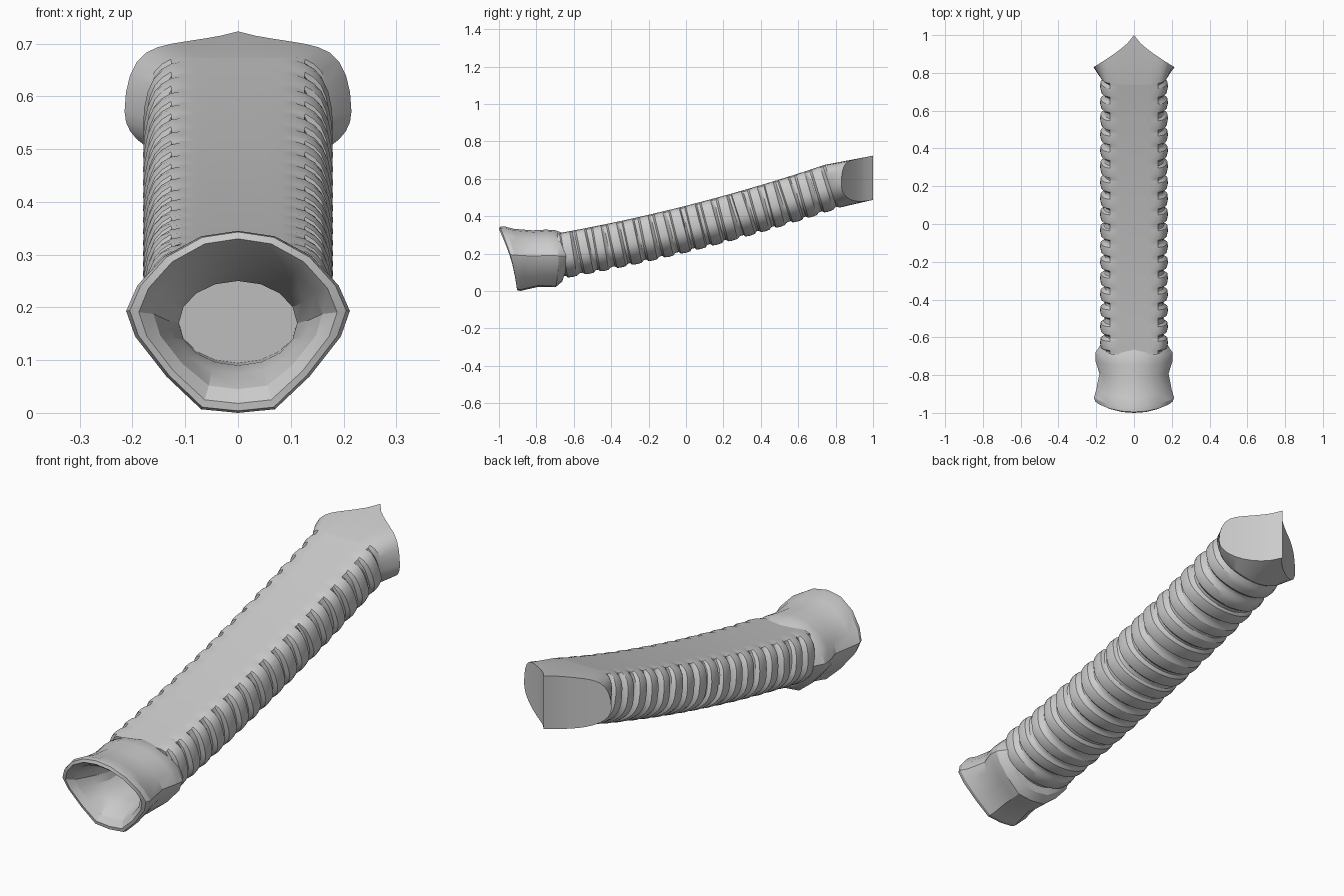
import bpy, bmesh, math, random

if "Cube" in bpy.data.objects:
    bpy.data.objects.remove(bpy.data.objects["Cube"])

random.seed(4)
M = 20                      # half the number of points round the tube
RINGS = 17
Y0, Y1 = -0.67, 0.77        # ringed stretch of the tube


def finish(name, bm, angle):
    bmesh.ops.recalc_face_normals(bm, faces=bm.faces)
    me = bpy.data.meshes.new(name)
    bm.to_mesh(me)
    bm.free()
    ob = bpy.data.objects.new(name, me)
    bpy.context.collection.objects.link(ob)
    bpy.ops.object.select_all(action='DESELECT')
    ob.select_set(True)
    bpy.context.view_layer.objects.active = ob
    bpy.ops.object.shade_smooth_by_angle(angle=math.radians(angle))
    return ob


def loft(bm, loops):
    """Skin a list of closed point loops, returning their vertices."""
    rows = [[bm.verts.new(p) for p in lp] for lp in loops]
    for a, b in zip(rows, rows[1:]):
        n = len(a)
        for i in range(n):
            j = (i + 1) % n
            bm.faces.new((a[i], a[j], b[j], b[i]))
    return rows


def ramp(x, lo, hi):
    return min(1, max(0, (x - lo) / (hi - lo)))


def section(w, h, groove):
    """D-shaped outline: flat membrane above, cartilage round sides and below."""
    pts = []
    for i in range(2 * M):
        a = math.pi * i / M
        c, s = math.cos(a), math.sin(a)
        u = w * c
        if i <= M:
            v = h * math.sqrt(max(0, 1 - abs(c) ** 8))
            u *= 1 - 0.13 * groove * ramp(abs(c), 0.68, 1)
            v -= 0.02 * groove * ramp(abs(c), 0.68, 0.8) * ramp(v, 0, 0.05)
        else:
            v = -h * abs(s) ** 0.95
            u *= 1 - 0.13 * groove
            v *= 1 - 0.11 * groove
        pts.append((u, v))
    return pts


def centre(y):
    return 0.33 + 0.25 * y + 0.055 * y * y


def tube_loop(y, groove, tilt=0.0):
    th = math.atan(0.25 + 0.11 * y) + tilt
    return [(u, y - v * math.sin(th), centre(y) + v * math.cos(th))
            for u, v in section(0.18, 0.122, groove)]


# ringed tube with its flared, wedge-cut end
loops = []
step = (Y1 - Y0) / RINGS
for k in range(RINGS):
    tilt = random.uniform(-0.04, 0.04)
    for f, g in ((0, 1), (0.14, 0.95), (0.24, 0.2), (0.5, 0), (0.8, 0.15), (0.92, 0.8)):
        f += random.uniform(-0.03, 0.03)
        loops.append(tube_loop(Y0 + (k + f) * step, g, tilt))
loops.append(tube_loop(Y1, 0.9))
loops.append(tube_loop(Y1 + 0.012, 0.15))
end = []
for u, v in section(0.215, 0.118, 0):
    y = 1 - 0.17 * (abs(u) / 0.215) ** 0.75
    end.append((u, y, centre(0.8) + 0.2 * (y - 0.8) + v))
loops.append(end)
bm = bmesh.new()
rows = loft(bm, loops)
for r in (rows[0], rows[-1]):
    for i in range(M):
        quad = [r[i], r[i + 1], r[(2 * M - i - 1)], r[(2 * M - i) % (2 * M)]]
        bm.faces.new(list(dict.fromkeys(quad)))
finish("ringed_tube", bm, 30)

# mouth collar: rounded diamond outline, (x, height) as fractions
HALF = [(0, 1), (0.33, 0.97), (0.66, 0.86), (0.9, 0.70), (1, 0.56),
        (0.92, 0.42), (0.64, 0.2), (0.33, 0.02), (0, 0)]
OUTLINE = HALF + [(-x, z) for x, z in HALF[-2:0:-1]]

# half width, bottom z, top z, y at bottom, y at top, roundness
STATIONS = [
    (0.150, 0.090, 0.290, -0.650, -0.600, 0.7),
    (0.180, 0.050, 0.308, -0.662, -0.655, 0.5),
    (0.205, 0.022, 0.325, -0.695, -0.700, 0.2),
    (0.203, 0.020, 0.328, -0.735, -0.750, 0.1),
    (0.183, 0.022, 0.324, -0.790, -0.820, 0.2),
    (0.200, 0.006, 0.332, -0.860, -0.920, 0.0),
    (0.212, 0.000, 0.345, -0.885, -0.970, 0.0),
    (0.205, 0.004, 0.343, -0.903, -0.995, 0.0),
    (0.188, 0.018, 0.330, -0.905, -1.000, 0.1),
    (0.160, 0.045, 0.308, -0.885, -0.970, 0.3),
    (0.135, 0.075, 0.270, -0.830, -0.850, 0.7),
    (0.112, 0.090, 0.250, -0.770, -0.760, 1.0),
    (0.112, 0.095, 0.250, -0.640, -0.640, 1.0),
]
loops = []
for w, zb, zt, yb, yt, rnd in STATIONS:
    lp = []
    for i, (x, t) in enumerate(OUTLINE):
        a = 2 * math.pi * i / len(OUTLINE)
        x = x * (1 - rnd) + math.sin(a) * rnd
        t = t * (1 - rnd) + (0.5 + 0.5 * math.cos(a)) * rnd
        bow = 0.015 * math.sin(math.pi * t)
        lp.append((x * w, yb + (yt - yb) * t + bow, zb + (zt - zb) * t))
    loops.append(lp)
bm = bmesh.new()
loft(bm, loops)
finish("mouth_collar", bm, 25)
